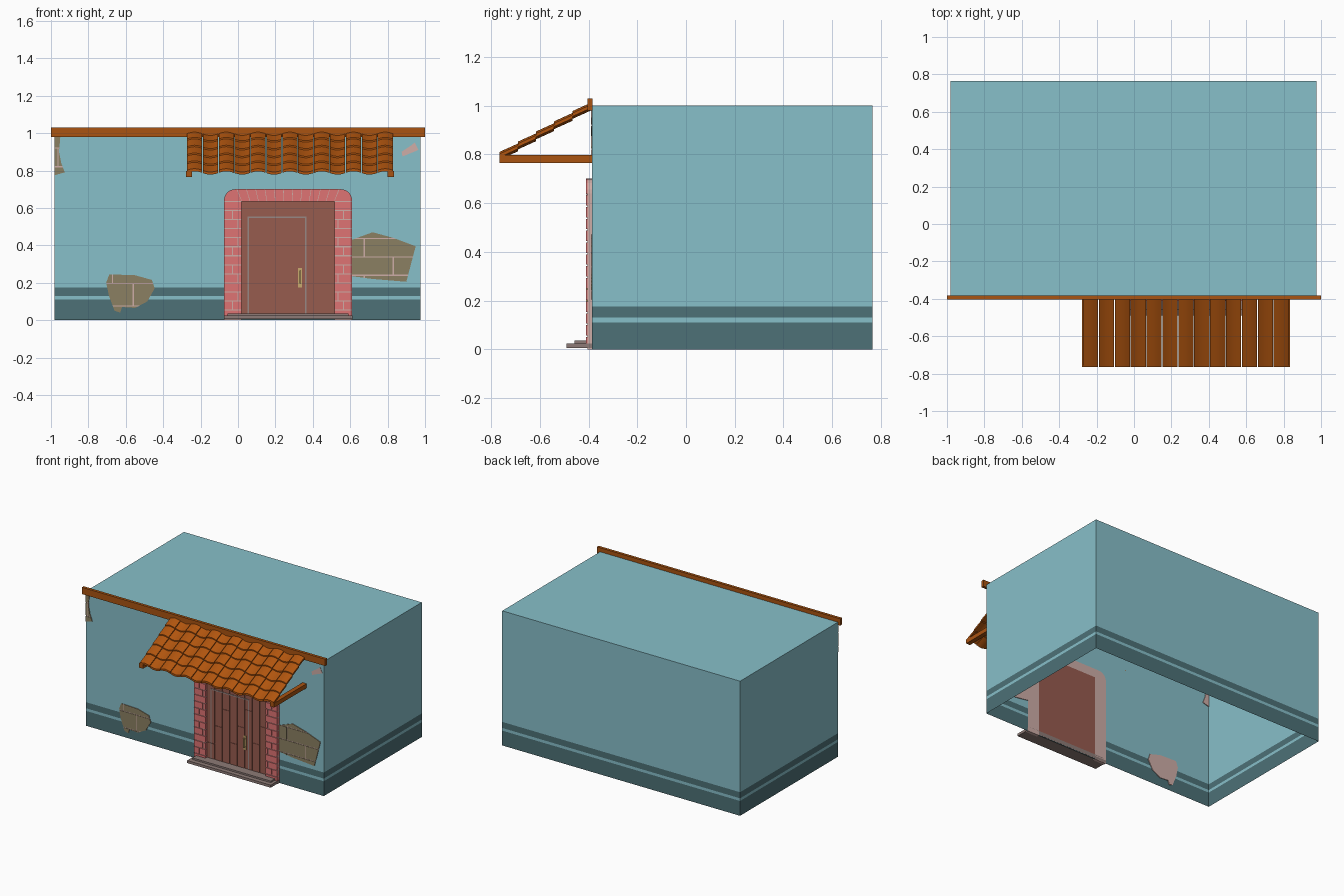
import bpy, bmesh, math

if "Cube" in bpy.data.objects:
    bpy.data.objects.remove(bpy.data.objects["Cube"])


def material(name, r, g, b):
    m = bpy.data.materials.new(name)
    m.diffuse_color = [(c / 255) ** 2.2 for c in (r, g, b)] + [1]
    m.use_nodes = True
    m.node_tree.nodes["Principled BSDF"].inputs["Base Color"].default_value = m.diffuse_color
    return m


TEAL = material("teal_plaster", 134, 190, 200)
DARK = material("dark_band", 78, 112, 118)
WOOD = material("orange_wood", 168, 84, 24)
TILE = material("roof_clay", 176, 86, 22)
PINK = material("pink_brick", 222, 115, 115)
MORTAR = material("mortar", 205, 172, 166)
OLD = material("old_brick", 138, 127, 98)
DOOR = material("door_wood", 150, 92, 80)
TRIM = material("door_trim", 150, 135, 132)
STONE = material("step_stone", 140, 122, 118)
BRASS = material("brass", 200, 170, 110)


def finish(name, bm, *mats, fix=True):
    if fix:
        bmesh.ops.recalc_face_normals(bm, faces=bm.faces)
    me = bpy.data.meshes.new(name)
    bm.to_mesh(me)
    bm.free()
    ob = bpy.data.objects.new(name, me)
    bpy.context.collection.objects.link(ob)
    for m in mats:
        me.materials.append(m)
    return ob


def prisms(name, outlines, y0, y1, mat):
    """Extrude a list of (x, z) outlines from y0 to y1."""
    bm = bmesh.new()
    for pts in outlines:
        a = [bm.verts.new((x, y0, z)) for x, z in pts]
        b = [bm.verts.new((x, y1, z)) for x, z in pts]
        bm.faces.new(a)
        bm.faces.new(b[::-1])
        for i in range(len(pts)):
            j = (i + 1) % len(pts)
            bm.faces.new((a[j], a[i], b[i], b[j]))
    return finish(name, bm, mat)


def rect(x0, x1, z0, z1):
    return [(x0, z0), (x1, z0), (x1, z1), (x0, z1)]


def clip(poly, x0, x1, z0, z1):
    """Cut an outline down to a rectangle."""
    for ax, lim, s in ((0, x0, 1), (0, x1, -1), (1, z0, 1), (1, z1, -1)):
        out = []
        for i, p in enumerate(poly):
            q = poly[i - 1]
            dp, dq = s * (p[ax] - lim), s * (q[ax] - lim)
            if (dp > 0) != (dq > 0):
                t = dq / (dq - dp)
                out.append((q[0] + t * (p[0] - q[0]), q[1] + t * (p[1] - q[1])))
            if dp > 0:
                out.append(p)
        poly = out
        if len(poly) < 3:
            return []
    return poly


# house shell: open underneath, painted bands near the ground
X0, X1, Y0, Y1 = -0.98, 0.975, -0.385, 0.765
bm = bmesh.new()
rings = [[bm.verts.new((x, y, z)) for x, y in ((X0, Y0), (X1, Y0), (X1, Y1), (X0, Y1))]
         for z in (0, 0.11, 0.13, 0.175, 1.0)]
for k in range(4):
    for i in range(4):
        j = (i + 1) % 4
        f = bm.faces.new((rings[k][i], rings[k][j], rings[k + 1][j], rings[k + 1][i]))
        f.material_index = 1 if k in (0, 2) else 0
bm.faces.new(rings[-1])
finish("house_walls", bm, TEAL, DARK, fix=False)

# roof edge beam and canopy brackets
prisms("roof_edge_beam", [rect(-1, 1, 0.98, 1.03)], -0.404, -0.383, WOOD)
prisms("canopy_brackets", [rect(-0.278, -0.245, 0.765, 0.797), rect(0.80, 0.833, 0.765, 0.797)],
       -0.765, -0.385, WOOD)

# canopy of wavy tiles, alternately humped and dished
bm = bmesh.new()
TX, TW, COLS, ROWS, SEG = -0.275, 0.085, 13, 5, 6
for r in range(ROWS):
    ya = -0.392 - 0.0746 * r
    yb = ya - 0.0746
    for c in range(COLS):
        sect = []
        for y, lift in ((ya, 0.0), (yb, 0.008)):
            base = 0.98 + (y + 0.39) * 0.56 + lift
            low, top = [], []
            for s in range(SEG + 1):
                u = c + 0.025 + 0.95 * s / SEG
                z = base + 0.009 * (1 + math.sin(math.pi * u))
                low.append(bm.verts.new((TX + u * TW, y, z)))
                top.append(bm.verts.new((TX + u * TW, y, z + 0.014)))
            sect.append(low + top[::-1])
        a, b = sect
        n = len(a)
        for i in range(n):
            j = (i + 1) % n
            bm.faces.new((a[i], a[j], b[j], b[i]))
        for e in (a, b):
            for s in range(SEG):
                bm.faces.new((e[s], e[s + 1], e[n - 2 - s], e[n - 1 - s]))
tiles = finish("canopy_tiles", bm, TILE)
bpy.context.view_layer.objects.active = tiles
tiles.select_set(True)
bpy.ops.object.shade_smooth_by_angle(angle=math.radians(35))

# door surround: mortar backing with rounded top corners
L, R, IL, IR, IT, OT, RAD = -0.075, 0.61, 0.02, 0.52, 0.635, 0.70, 0.06
arc = [(L + RAD - RAD * math.cos(t), OT - RAD + RAD * math.sin(t))
       for t in [math.pi / 2 * i / 6 for i in range(7)]]


def flip(pts):
    return [(L + R - x, z) for x, z in pts]


arch = [(IL, 0), (L, 0)] + arc
IRM = L + R - IL
prisms("surround_mortar", [arch + flip(arch)[::-1] + [(IRM, IT), (IL, IT)]], -0.405, -0.384, MORTAR)

# surround bricks: stacked sides, fanned top
G = 0.003
bricks = []
H = (IT - 0.005) / 13
for k in range(13):
    z0, z1 = 0.005 + k * H + G, 0.005 + (k + 1) * H - G
    m = -0.03 if k % 2 else 0.0
    side = [rect(L, IL, z0, z1)] if k % 3 == 0 else [rect(L, m - G, z0, z1), rect(m + G, IL, z0, z1)]
    for b in side:
        bricks += [b, flip(b)]
corner = [(L, IT + G)] + arc + [(-0.005 - G, OT), (IL - G / 2, IT + G)]
bricks += [corner, flip(corner)]
N = 11
for k in range(N):
    a, b = k / N, (k + 1) / N
    ia, ib = IL + (IRM - IL) * a, IL + (IRM - IL) * b
    oa, ob = -0.005 + 0.545 * a, -0.005 + 0.545 * b
    bricks.append([(ia + G / 2, IT), (ib - G / 2, IT), (ob - G / 2, OT), (oa + G / 2, OT)])
prisms("surround_bricks", bricks, -0.411, -0.386, PINK)

# door: staggered planks, thin leaf outline, handle
planks = []
W = (IRM - IL) / 8
for k in range(8):
    x0, x1 = IL + k * W + 0.001, IL + (k + 1) * W - 0.001
    cut = 0.15 + 0.37 * ((k * 3) % 8) / 8
    planks += [rect(x0, x1, 0.03, cut - 0.001), rect(x0, x1, cut + 0.001, IT)]
prisms("door_back", [rect(IL, IRM, 0.03, IT)], -0.388, -0.384, DOOR)
prisms("door_planks", planks, -0.391, -0.386, DOOR)
prisms("door_leaf_trim", [rect(0.05, 0.058, 0.035, 0.555), rect(0.357, 0.365, 0.035, 0.555),
                          rect(0.058, 0.357, 0.547, 0.555)], -0.394, -0.388, TRIM)
prisms("handle_plate", [rect(0.322, 0.342, 0.175, 0.28)], -0.395, -0.388, BRASS)
prisms("handle_grip", [rect(0.328, 0.336, 0.195, 0.265)], -0.410, -0.404, BRASS)
prisms("handle_posts", [rect(0.328, 0.336, 0.195, 0.203), rect(0.328, 0.336, 0.257, 0.265)],
       -0.405, -0.394, BRASS)

# door steps
prisms("lower_step", [rect(-0.075, 0.612, 0.005, 0.024)], -0.49, -0.384, STONE)
prisms("upper_step", [rect(-0.055, 0.59, 0.024, 0.036)], -0.457, -0.384, STONE)

# broken plaster patches: name, outline, brick course base, course height, brick length, joint x
patches = [
    ("left_top", [(-0.98, 0.98), (-0.95, 0.98), (-0.957, 0.9), (-0.945, 0.84), (-0.926, 0.79),
                  (-0.98, 0.775)], 0.82, 0.1, 0.29, -0.962),
    ("left_low", [(-0.705, 0.2), (-0.688, 0.245), (-0.55, 0.24), (-0.46, 0.215), (-0.445, 0.17),
                  (-0.485, 0.1), (-0.55, 0.065), (-0.62, 0.07), (-0.63, 0.04), (-0.66, 0.05),
                  (-0.69, 0.13)], 0.075, 0.12, 0.22, -0.56),
    ("right_low", [(0.61, 0.43), (0.72, 0.47), (0.83, 0.44), (0.95, 0.395), (0.9, 0.205),
                   (0.72, 0.22), (0.61, 0.235)], 0.24, 0.098, 0.31, 0.83),
    ("right_top", [(0.875, 0.9), (0.92, 0.93), (0.945, 0.95), (0.965, 0.91), (0.88, 0.875)], 0, 0, 0, 0),
]
for name, poly, z, h, w, jx in patches:
    prisms(name + "_patch_mortar", [poly], -0.387, -0.380, MORTAR)
    if not h:
        continue
    cells = []
    for r in range(-2, 4):
        for c in range(-3, 4):
            x = jx + (c + 0.5 * (r % 2)) * w
            p = clip(poly, x + 0.003, x + w - 0.003, z + r * h + 0.003, z + (r + 1) * h - 0.003)
            if p:
                cells.append(p)
    prisms(name + "_patch_bricks", cells, -0.390, -0.386, OLD)
